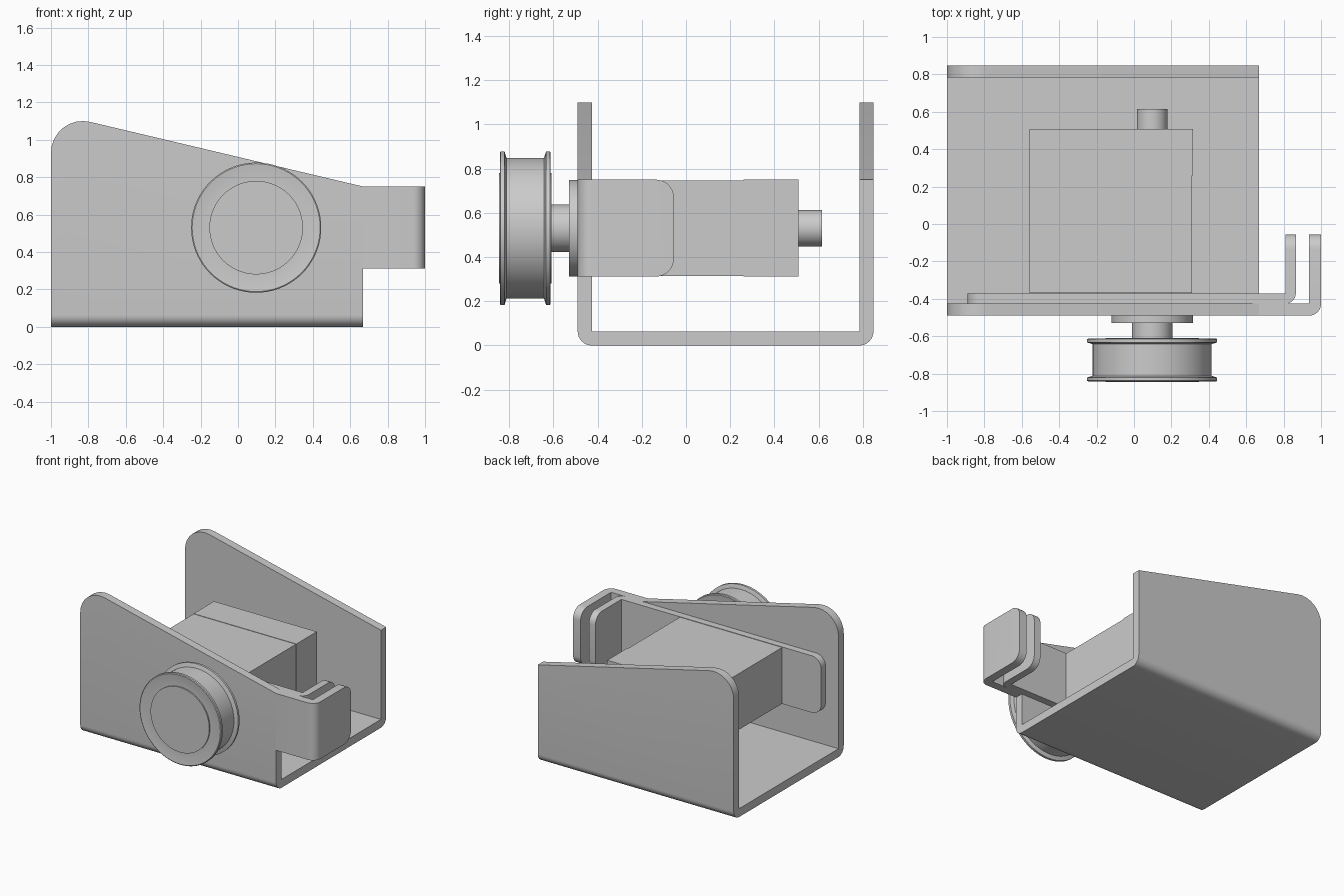
import bpy, bmesh
from math import cos, sin, pi, radians

if "Cube" in bpy.data.objects:
    bpy.data.objects.remove(bpy.data.objects["Cube"])

CX, CZ = 0.097, 0.53      # motor axis
ZL, ZH = 0.312, 0.75      # tab / motor height range


def arc(cx, cy, r, a0, a1, n=8):
    return [(cx + r * cos(radians(a0 + (a1 - a0) * i / n)),
             cy + r * sin(radians(a0 + (a1 - a0) * i / n))) for i in range(n + 1)]


def finish(bm, name):
    bmesh.ops.recalc_face_normals(bm, faces=bm.faces)
    me = bpy.data.meshes.new(name)
    bm.to_mesh(me)
    bm.free()
    ob = bpy.data.objects.new(name, me)
    bpy.context.collection.objects.link(ob)
    return ob


def smooth(ob):
    bpy.ops.object.select_all(action='DESELECT')
    ob.select_set(True)
    bpy.context.view_layer.objects.active = ob
    bpy.ops.object.shade_smooth_by_angle(angle=radians(20))


def prism(name, pts, axis, lo, hi, round_test=None, r=0.08):
    """Extrude a 2D outline along an axis; optionally round chosen edges."""
    place = {'X': lambda p, d: (d, p[0], p[1]),
             'Y': lambda p, d: (p[0], d, p[1]),
             'Z': lambda p, d: (p[0], p[1], d)}[axis]
    bm = bmesh.new()
    a = [bm.verts.new(place(p, lo)) for p in pts]
    b = [bm.verts.new(place(p, hi)) for p in pts]
    bm.faces.new(a)
    bm.faces.new(b)
    n = len(pts)
    for i in range(n):
        j = (i + 1) % n
        bm.faces.new((a[i], a[j], b[j], b[i]))
    if round_test:
        edges = [e for e in bm.edges
                 if abs(e.verts[0].co.z - e.verts[1].co.z) < 1e-5
                 and all(round_test(v.co) for v in e.verts)]
        bmesh.ops.bevel(bm, geom=edges, offset=r, segments=8, profile=0.5,
                        affect='EDGES')
    return finish(bm, name)


def lathe(name, profile, n=72):
    """Revolve (y, radius) points about the motor axis."""
    bm = bmesh.new()
    rings = []
    for y, r in profile:
        rings.append([bm.verts.new((CX + r * cos(2 * pi * i / n), y,
                                    CZ + r * sin(2 * pi * i / n))) for i in range(n)])
    for p, q in zip(rings, rings[1:]):
        for i in range(n):
            j = (i + 1) % n
            bm.faces.new((p[i], p[j], q[j], q[i]))
    bm.faces.new(rings[0])
    bm.faces.new(rings[-1])
    ob = finish(bm, name)
    smooth(ob)
    return ob


# Bent U channel: cross-section trimmed by the side outline
F, B, T = -0.49, 0.848, 0.064
section = (arc(F + T, T, T, 180, 270) + arc(B - T, T, T, 270, 360) +
           [(B, 1.3), (B - T, 1.3), (B - T, T), (F + T, T), (F + T, 1.3), (F, 1.3)])
channel = prism("channel_bracket", section, 'X', -1.2, 0.9)
side = [(-1, -0.2), (0.668, -0.2), (0.668, ZH)] + arc(-0.83, 0.93, 0.17, 76.6, 180)
trim = prism("side_trim", side, 'Y', -1.2, 1.2)
mod = channel.modifiers.new("trim", 'BOOLEAN')
mod.operation, mod.solver, mod.object = 'INTERSECT', 'EXACT', trim
bpy.context.view_layer.objects.active = channel
bpy.ops.object.modifier_apply(modifier="trim")
bpy.data.objects.remove(trim)
smooth(channel)

# Folded tab of the front wall, and the inner mounting plate with its own tab
END = -0.055


def folded_plate(name, x0, x1, y0, t, test):
    plan = ([(x0, y0)] + arc(x1 - t, y0 + t, t, 270, 360) +
            [(x1, END), (x1 - t, END), (x1 - t, y0 + t), (x0, y0 + t)])
    smooth(prism(name, plan, 'Z', ZL, ZH, test))


folded_plate("front_wall_tab", 0.668, 1.0, F, T, lambda c: c.y > END - 1e-4)
folded_plate("mounting_plate", -0.89, 0.865, F + T, 0.055,
             lambda c: c.y > END - 1e-4 or c.x < -0.889)


# Motor body in two sections
def block(name, x0, x1, y0, y1, z0, z1):
    prism(name, [(x0, z0), (x1, z0), (x1, z1), (x0, z1)], 'Y', y0, y1)


block("motor_front_body", -0.56, 0.311, -0.37, 0.26, ZL + 0.003, ZH - 0.003)
block("motor_rear_body", -0.56, 0.315, 0.26, 0.508, ZL, ZH)

# Shafts and boss
lathe("rear_shaft", [(0.508, 0.082), (0.615, 0.082)])
lathe("front_boss", [(-0.53, 0.218), (F, 0.218)])
lathe("front_shaft", [(-0.61, 0.108), (-0.53, 0.108)])

# Flanged pulley, mirrored half profile (offset from middle, radius)
half = [(0.118, 0.25), (0.108, 0.25), (0.108, 0.29), (0.115, 0.342), (0.111, 0.348),
        (0.094, 0.348), (0.085, 0.318)]
MID = -0.727
lathe("pulley", [(MID - d, r) for d, r in half] + [(MID + d, r) for d, r in reversed(half)])
